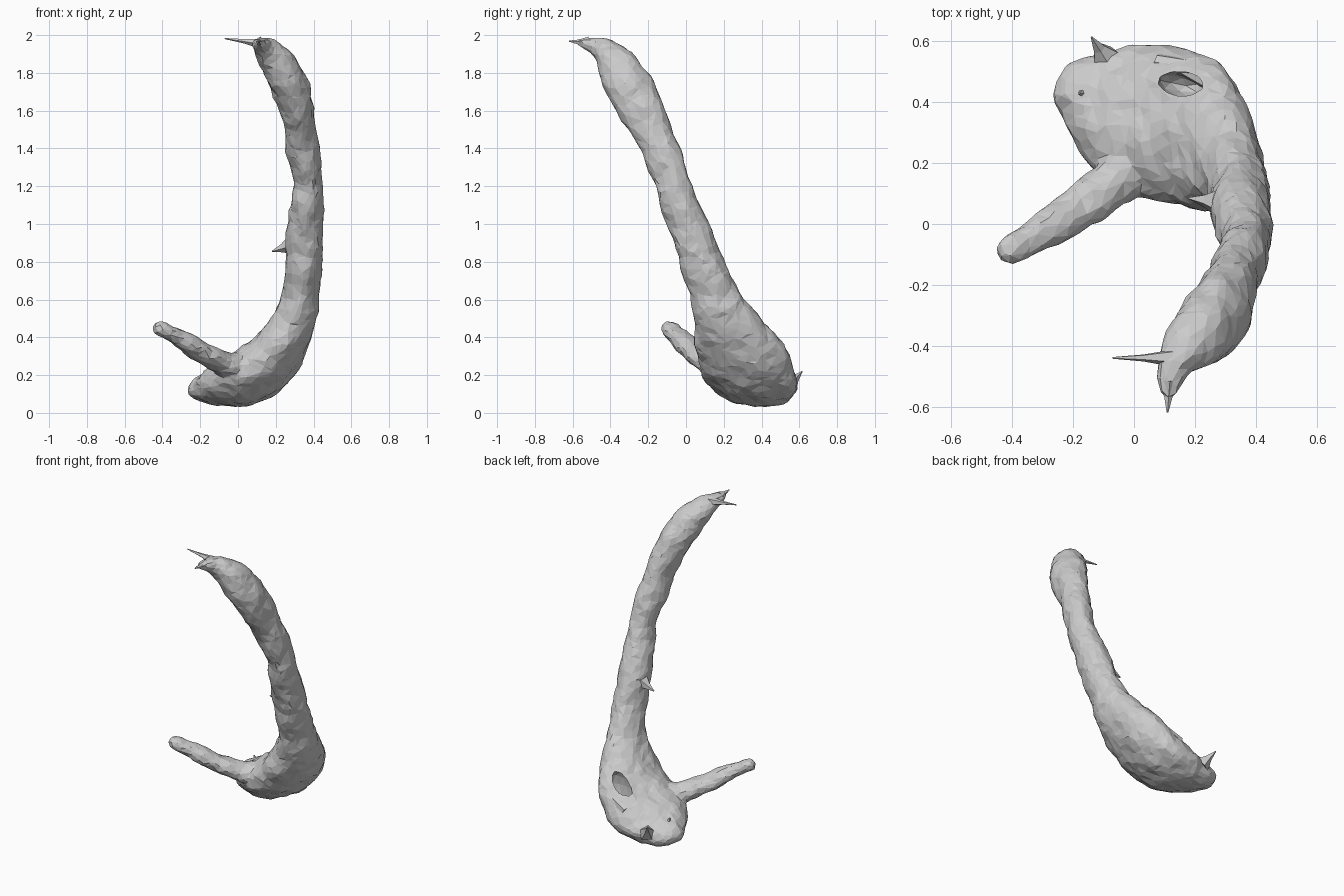
import bpy, bmesh, math
from mathutils import Vector


def tube(bm, sections, ref, sides=14):
    """Sweep elliptical rings (x, y, z, half width, half thickness) along a path."""
    pts = [Vector(s[:3]) for s in sections]
    rings = []
    for i, s in enumerate(sections):
        t = (pts[min(i + 1, len(pts) - 1)] - pts[max(i - 1, 0)]).normalized()
        u = Vector(ref)
        u = (u - t * u.dot(t)).normalized()
        v = t.cross(u)
        rings.append([bm.verts.new(pts[i] + u * s[3] * math.cos(a) + v * s[4] * math.sin(a))
                      for a in (2 * math.pi * k / sides for k in range(sides))])
    for r0, r1 in zip(rings, rings[1:]):
        for k in range(sides):
            n = (k + 1) % sides
            bm.faces.new((r0[k], r0[n], r1[n], r1[k]))
    bm.faces.new(rings[0][::-1])
    bm.faces.new(rings[-1])


def finish(name, bm):
    bmesh.ops.recalc_face_normals(bm, faces=bm.faces)
    me = bpy.data.meshes.new(name)
    bm.to_mesh(me)
    bm.free()
    ob = bpy.data.objects.new(name, me)
    bpy.context.collection.objects.link(ob)
    return ob


# Main beam: broad palm at the base sweeping up to the curved tip
beam = [
    (-0.26, 0.47, 0.11, .05, .03), (-0.19, 0.45, 0.12, .12, .07),
    (-0.10, 0.40, 0.135, .20, .11), (0.02, 0.355, 0.165, .26, .145),
    (0.12, 0.33, 0.225, .27, .15), (0.21, 0.28, 0.32, .25, .14),
    (0.28, 0.22, 0.44, .19, .125), (0.325, 0.18, 0.55, .145, .105),
    (0.345, 0.12, 0.70, .12, .095), (0.35, 0.065, 0.85, .105, .10),
    (0.36, 0.01, 1.00, .11, .095), (0.36, -0.03, 1.10, .105, .09),
    (0.378, -0.065, 1.22, .09, .073), (0.345, -0.14, 1.40, .10, .095),
    (0.33, -0.18, 1.50, .11, .078), (0.31, -0.245, 1.62, .128, .088),
    (0.265, -0.32, 1.76, .125, .11), (0.20, -0.38, 1.87, .105, .10),
    (0.14, -0.44, 1.935, .065, .065), (0.115, -0.51, 1.955, .04, .035),
    (0.11, -0.57, 1.965, .022, .018),
]
# Brow tine reaching forward and left
tine = [
    (0.04, 0.22, 0.22, .09, .10), (-0.03, 0.165, 0.245, .09, .08),
    (-0.09, 0.12, 0.265, .075, .055), (-0.20, 0.04, 0.325, .075, .055),
    (-0.30, -0.025, 0.385, .06, .052), (-0.39, -0.08, 0.445, .052, .045),
    (-0.44, -0.10, 0.468, .035, .03),
]
bm = bmesh.new()
tube(bm, beam, (0.05, 1, -0.22))
tube(bm, tine, (-0.5, 0.8, 0))
antler = finish("antler", bm)

# Hollow behind the palm
bm = bmesh.new()
bmesh.ops.create_icosphere(bm, subdivisions=2, radius=1)
pit = finish("hollow_cutter", bm)
pit.location, pit.scale = (0.17, 0.455, 0.34), (.095, .045, .12)
pit.rotation_euler = (0, 0, -0.2)
pit.hide_render = True
pit.hide_set(True)

# Blend the parts, add a little bumpiness and reduce to facets
m = antler.modifiers.new("smooth", 'SUBSURF')
m.levels = m.render_levels = 2
m = antler.modifiers.new("blend", 'REMESH')
m.mode, m.voxel_size = 'VOXEL', 0.016
tex = bpy.data.textures.new("bumps", 'CLOUDS')
tex.noise_scale = 0.12
m = antler.modifiers.new("bumpy", 'DISPLACE')
m.texture, m.strength, m.mid_level = tex, 0.035, 0.45
m = antler.modifiers.new("facets", 'DECIMATE')
m.ratio = 0.12
m = antler.modifiers.new("hollow", 'BOOLEAN')
m.object, m.operation, m.solver = pit, 'DIFFERENCE', 'EXACT'

# Thin bridge over the hollow
bm = bmesh.new()
tube(bm, [(0.08, 0.53, 0.24, .03, .03), (0.17, 0.515, 0.29, .025, .03),
          (0.26, 0.46, 0.345, .025, .03), (0.315, 0.395, 0.42, .022, .025),
          (0.335, 0.33, 0.50, .022, .02), (0.335, 0.26, 0.57, .03, .03)],
     (0, 0, 1), 7)
finish("bridge", bm)

# Small pointed spurs: root, root radius, tip
spurs = [
    ((0.13, -0.44, 1.955), .03, (-0.07, -0.44, 1.982)),
    ((0.115, -0.52, 1.957), .035, (0.11, -0.62, 1.968)),
    ((0.29, 0.07, 0.89), .06, (0.18, 0.085, 0.855)),
    ((0.16, 0.30, 0.37), .04, (0.165, 0.29, 0.46)),
    ((-0.09, 0.54, 0.14), .055, (-0.14, 0.615, 0.22)),
    ((-0.16, 0.43, 0.17), .035, (-0.18, 0.43, 0.225)),
    ((0.26, 0.09, 0.50), .03, (0.24, 0.085, 0.56)),
]
for i, (root, r, tip) in enumerate(spurs):
    a, b = Vector(root), Vector(tip)
    mid = a.lerp(b, 0.5)
    bm = bmesh.new()
    tube(bm, [(*a, r, r), (*mid, r * .4, r * .4), (*b, .003, .003)], (0.1, 0.7, 0.72), 5)
    finish(f"spur_{i + 1}", bm)
